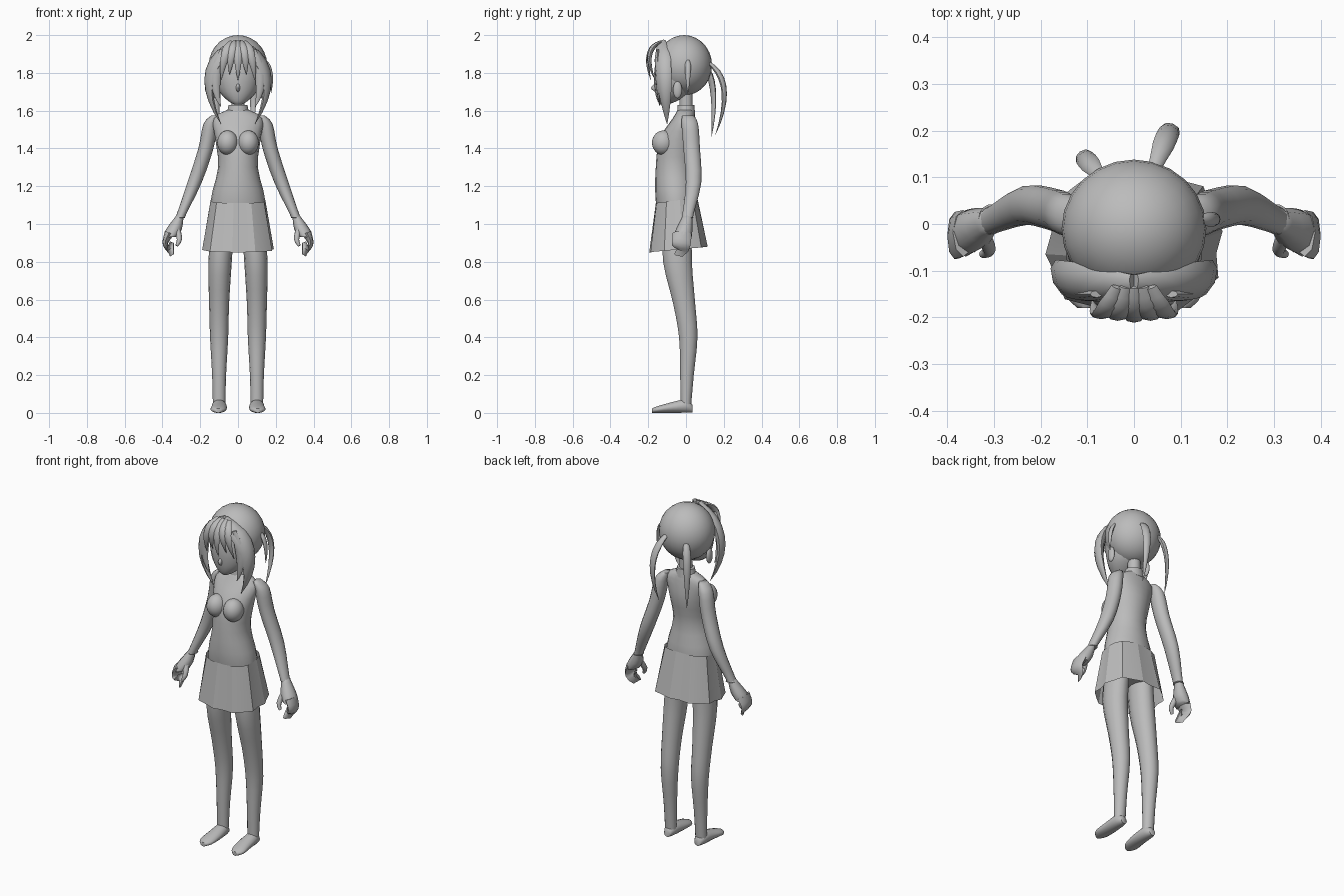
import bpy, bmesh
from math import sin, cos, pi, radians
from mathutils import Vector

cube = bpy.data.objects.get("Cube")
if cube:
    bpy.data.objects.remove(cube)

shade = 0.5
grey = bpy.data.materials.new("plain grey")
grey.use_nodes = True
grey.diffuse_color = (shade, shade, shade, 1)
grey.node_tree.nodes["Principled BSDF"].inputs["Base Color"].default_value = grey.diffuse_color

X_AXIS, Y_AXIS, Z_AXIS = (Vector(a) for a in ((1, 0, 0), (0, 1, 0), (0, 0, 1)))


def finish(name, bm, mirror=False, angle=60):
    """Turn a bmesh into a shaded object, optionally mirrored across x."""
    bmesh.ops.recalc_face_normals(bm, faces=bm.faces)
    mesh = bpy.data.meshes.new(name)
    bm.to_mesh(mesh)
    bm.free()
    mesh.materials.append(grey)
    obj = bpy.data.objects.new(name, mesh)
    bpy.context.collection.objects.link(obj)
    bpy.ops.object.select_all(action="DESELECT")
    obj.select_set(True)
    bpy.context.view_layer.objects.active = obj
    bpy.ops.object.shade_smooth_by_angle(angle=radians(angle))
    if mirror:
        modifier = obj.modifiers.new("mirror", "MIRROR")
        modifier.use_mirror_merge = False


def ring(x=0, y=0, z=0, wide=0, deep=None):
    """One cross-section: its centre, half width and half depth."""
    return Vector((x, y, z, wide, wide if deep is None else deep))


def bridge(bm, upper, lower):
    """Join two closed loops of vertices with quads."""
    for k in range(len(upper)):
        bm.faces.new((upper[k - 1], upper[k], lower[k], lower[k - 1]))


def smooth_path(rows, steps=3):
    """Pass a smooth curve through the given cross-sections."""
    padded = [rows[0], *rows, rows[-1]]
    path = []
    for a, b, c, d in zip(padded, padded[1:], padded[2:], padded[3:]):
        for i in range(steps):
            t = i / steps
            path.append(b + (c - a) * t / 2 + (a - b * 2.5 + c * 2 - d / 2) * t ** 2
                        + ((b - c) * 3 + d - a) / 2 * t ** 3)
    return path + [rows[-1]]


def loft(name, rows, axis=None, side=X_AXIS, sides=14, mirror=False):
    """Skin elliptical cross-sections, turned along the path unless an axis is given."""
    bm = bmesh.new()
    loops = []
    for i, row in enumerate(rows):
        ahead, behind = rows[min(i + 1, len(rows) - 1)], rows[max(i - 1, 0)]
        along = axis or Vector((ahead - behind)[:3]).normalized()
        across = (side - along * side.dot(along)).normalized()
        through = along.cross(across)
        turns = [2 * pi * k / sides for k in range(sides)]
        loops.append([bm.verts.new(Vector(row[:3]) + across * row[3] * cos(t)
                                   + through * row[4] * sin(t)) for t in turns])
    for upper, lower in zip(loops, loops[1:]):
        bridge(bm, upper, lower)
    bm.faces.new(loops[0])
    bm.faces.new(loops[-1])
    finish(name, bm, mirror)


def body_part(name, *rows, axis=Z_AXIS, **options):
    loft(name, smooth_path(rows), axis=axis, **options)


def strand(name, root, bend, tip, width, thickness, side=X_AXIS, mirror=False):
    """A curved lock of hair that swells from its root and tapers to a point."""
    root, bend, tip = Vector(root), Vector(bend), Vector(tip)
    rows, steps = [], 9
    for i in range(steps + 1):
        t = i / steps
        centre = root.lerp(bend, t).lerp(bend.lerp(tip, t), t)
        swell = min(1, t * 2 + .5) * (1 - t ** 3) + .03
        rows.append(ring(*centre, width * swell, thickness * swell))
    loft(name, rows, side=side, sides=8, mirror=mirror)


def ball(name, centre, size, mirror=False):
    bm = bmesh.new()
    bmesh.ops.create_uvsphere(bm, u_segments=24, v_segments=14, radius=1)
    bmesh.ops.scale(bm, vec=size, verts=bm.verts)
    bmesh.ops.translate(bm, vec=centre, verts=bm.verts)
    finish(name, bm, mirror)


# Torso, collar and neck
body_part("torso",
          ring(z=1.61, wide=.04),
          ring(z=1.56, y=-.01, wide=.13, deep=.06),
          ring(z=1.45, y=-.04, wide=.12, deep=.1),
          ring(z=1.3, y=-.06, wide=.105, deep=.1),
          ring(z=1.12, y=-.05, wide=.145, deep=.11),
          ring(z=.95, y=-.04, wide=.13, deep=.08), sides=20)
ball("chest", centre=(.055, -.12, 1.43), size=(.055, .06, .065), mirror=True)
body_part("collar", ring(z=1.58, wide=.06, deep=.05), ring(z=1.63, wide=.05, deep=.045))
body_part("neck", ring(z=1.58, wide=.035), ring(z=1.74, wide=.035))

# Pleated skirt: squarish loops, with every other fold of the hem pulled in
bm = bmesh.new()
folds, squareness = 20, 2.8


def skirt_loop(y, front, back, wide, deep, pleat):
    loop = []
    for k in range(folds):
        turn = 2 * pi * (k + .5) / folds
        c, s = cos(turn), sin(turn)
        r = (abs(c) ** squareness + abs(s) ** squareness) ** (-1 / squareness)
        r *= 1 - pleat * (k % 2)
        height = front + (back - front) * (s + 1) / 2
        loop.append(bm.verts.new((wide * r * c, y + deep * r * s, height)))
    return loop


waistband = skirt_loop(y=-.05, front=1.11, back=1.14, wide=.145, deep=.11, pleat=0)
hem = skirt_loop(y=-.04, front=.85, back=.88, wide=.19, deep=.155, pleat=.07)
bridge(bm, waistband, hem)
finish("skirt", bm, angle=15)

# Legs and shoes
body_part("leg",
          ring(x=.08, y=-.045, z=1, wide=.06, deep=.08),
          ring(x=.095, y=-.045, z=.8, wide=.062, deep=.078),
          ring(x=.1, y=-.01, z=.58, wide=.053, deep=.06),
          ring(x=.1, y=.012, z=.4, wide=.048, deep=.05),
          ring(x=.1, y=.005, z=.2, wide=.037),
          ring(x=.1, z=.04, wide=.033, deep=.028), mirror=True)
body_part("shoe",
          ring(x=.1, y=.035, z=.022, wide=.02),
          ring(x=.1, y=0, z=.036, wide=.036),
          ring(x=.1, y=-.08, z=.028, wide=.042, deep=.028),
          ring(x=.105, y=-.15, z=.018, wide=.04, deep=.018),
          ring(x=.105, y=-.18, z=.012, wide=.016, deep=.012),
          axis=Y_AXIS, mirror=True)

# Arms and half-closed hands
body_part("arm",
          ring(x=.12, y=.01, z=1.575, wide=.02, deep=.03),
          ring(x=.145, y=.02, z=1.53, wide=.038, deep=.045),
          ring(x=.17, y=.03, z=1.4, wide=.04, deep=.045),
          ring(x=.23, y=.04, z=1.22, wide=.038, deep=.042),
          ring(x=.3, y=.01, z=1.05, wide=.025, deep=.03),
          ring(x=.305, y=.01, z=1.035, wide=.028, deep=.033), mirror=True)
body_part("palm",
          ring(x=.305, y=.01, z=1.05, wide=.018, deep=.024),
          ring(x=.34, y=-.01, z=.97, wide=.042, deep=.044),
          ring(x=.36, y=-.02, z=.93, wide=.034, deep=.05), sides=8, mirror=True)
body_part("fingers",
          ring(x=.365, y=-.02, z=.95, wide=.025, deep=.05),
          ring(x=.385, y=-.025, z=.9, wide=.015, deep=.05),
          ring(x=.37, y=-.03, z=.87, wide=.012, deep=.045),
          ring(x=.34, y=-.035, z=.87, wide=.009, deep=.04), axis=None, sides=8, mirror=True)
body_part("thumb",
          ring(x=.325, y=-.02, z=.98, wide=.018),
          ring(x=.31, y=-.055, z=.92, wide=.014),
          ring(x=.325, y=-.065, z=.885, wide=.008), axis=None, sides=8, mirror=True)

# Head, face, nose and ears
ball("scalp", centre=(0, -.01, 1.84), size=(.155, .148, .16))
body_part("face",
          ring(y=-.12, z=1.632, wide=.016),
          ring(y=-.1, z=1.65, wide=.05),
          ring(y=-.07, z=1.7, wide=.098, deep=.094),
          ring(y=-.05, z=1.78, wide=.125, deep=.12),
          ring(y=-.04, z=1.87, wide=.125, deep=.12), sides=20)
body_part("nose",
          ring(y=-.155, z=1.75, wide=.006),
          ring(y=-.167, z=1.72, wide=.011, deep=.018),
          ring(y=-.16, z=1.7, wide=.005), sides=8)
ball("ear", centre=(.123, -.045, 1.71), size=(.014, .024, .045), mirror=True)

# Swept front hair falling into long locks beside the face
strand("side_lock", root=(0, -.13, 1.96), bend=(.25, -.12, 1.82), tip=(.09, -.1, 1.53),
       width=.05, thickness=.028, side=Vector((.4, 1, .5)), mirror=True)
strand("inner_lock", root=(.08, -.15, 1.92), bend=(.15, -.15, 1.75), tip=(.09, -.14, 1.62),
       width=.028, thickness=.014, mirror=True)

# Fringe strands spread over the forehead, alternately long and short
strands = 5
for i in range(strands):
    spread = (i - 2) * .045
    strand(f"fringe_{i + 1}", root=(spread * .4, -.135, 1.965),
           bend=(spread * .8, -.235, 1.92), tip=(spread, -.185 + abs(spread) / 4, 1.76 + i % 2 * .03),
           width=.025, thickness=.013)

# Loose tails at the back and one side
strand("back_tail", root=(.04, .11, 1.86), bend=(.1, .27, 1.76), tip=(.07, .155, 1.47),
       width=.024, thickness=.015, side=Vector((1, -.4, 0)))
strand("short_back_tail", root=(-.07, .1, 1.84), bend=(-.13, .17, 1.75), tip=(-.1, .135, 1.46),
       width=.022, thickness=.014, side=Vector((1, .7, 0)))
strand("side_tail", root=(.14, .01, 1.87), bend=(.19, .01, 1.82), tip=(.175, .01, 1.69),
       width=.016, thickness=.01, side=Y_AXIS)
